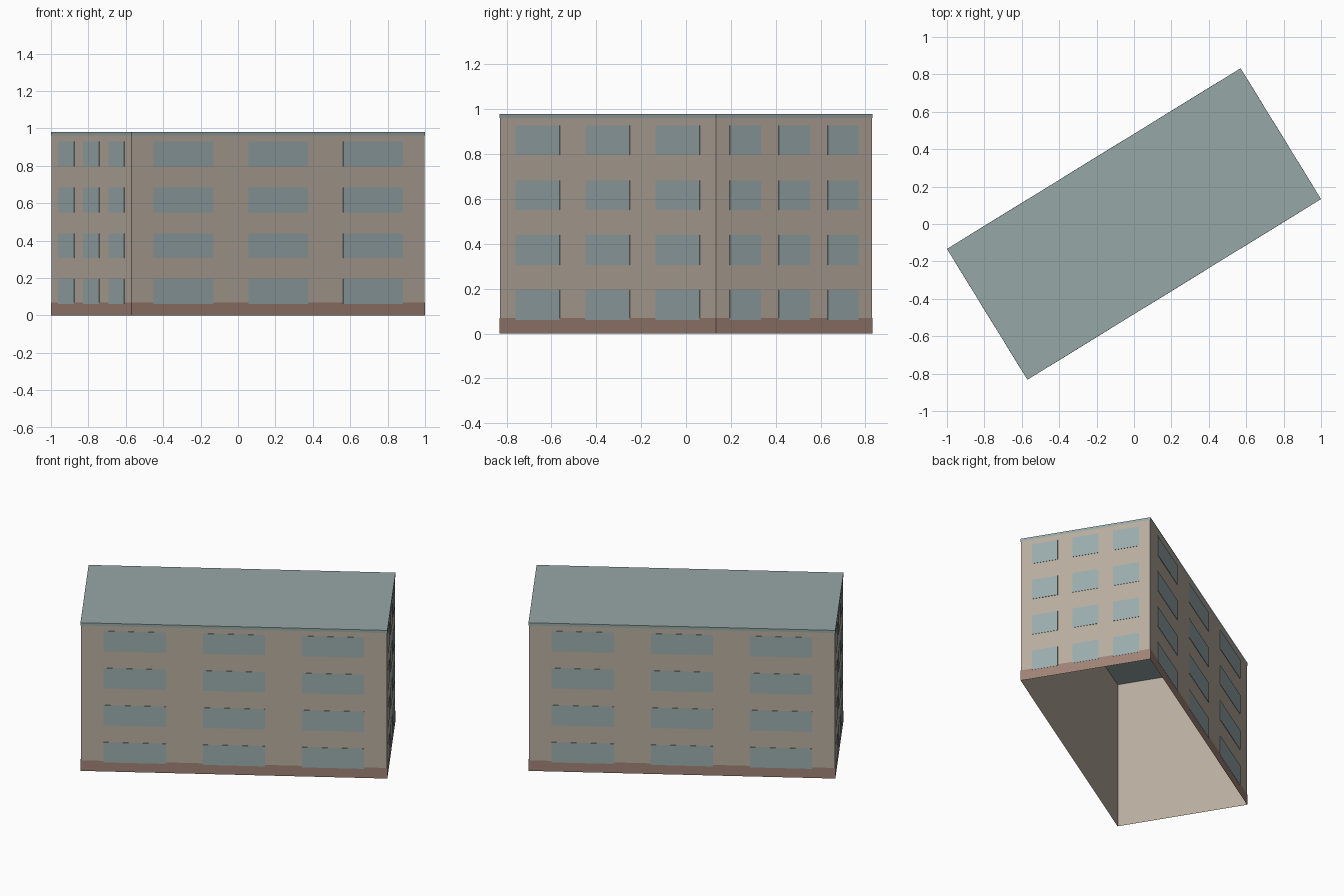
import bpy, bmesh, math
from mathutils import Matrix

if "Cube" in bpy.data.objects:
    bpy.data.objects.remove(bpy.data.objects["Cube"])

L, W, H = 1.839, 0.817, 0.98        # wall footprint and total height
TURN = Matrix.Rotation(math.radians(31.6), 4, 'Z')


def material(name, rgb):
    m = bpy.data.materials.new(name)
    lin = [((c / 255 + 0.055) / 1.055) ** 2.4 for c in rgb]
    m.diffuse_color = (*lin, 1)
    m.use_nodes = True
    m.node_tree.nodes["Principled BSDF"].inputs["Base Color"].default_value = m.diffuse_color
    return m


wall_mat = material("beige wall", (185, 173, 159))
glass_mat = material("blue grey glass", (155, 172, 174))
base_mat = material("brown base", (160, 130, 117))
roof_mat = material("grey green roof", (150, 168, 166))


def box(bm, size, centre, drop=()):
    """Add a box, leaving out its 'top' and/or 'bottom' face."""
    mat = Matrix.Translation(centre) @ Matrix.Diagonal((*size, 1))
    verts = bmesh.ops.create_cube(bm, size=1, matrix=mat)["verts"]
    faces = {f for v in verts for f in v.link_faces}
    gone = []
    for f in faces:
        f.normal_update()
        if ("top" in drop and f.normal.z > 0.9) or ("bottom" in drop and f.normal.z < -0.9):
            gone.append(f)
    bmesh.ops.delete(bm, geom=gone, context='FACES')


def finish(name, bm, mat):
    bm.transform(TURN)
    me = bpy.data.meshes.new(name)
    bm.to_mesh(me)
    bm.free()
    me.materials.append(mat)
    bpy.context.collection.objects.link(bpy.data.objects.new(name, me))


def shell(name, z0, z1, grow, drop, mat):
    bm = bmesh.new()
    box(bm, (L + grow, W + grow, z1 - z0), (0, 0, (z0 + z1) / 2), drop)
    finish(name, bm, mat)


# Hollow walls, base band and roof cap
shell("walls", 0, H - 0.002, 0, ("top", "bottom"), wall_mat)
shell("base_band", 0, 0.07, 0.003, ("top", "bottom"), base_mat)
shell("roof_cap", 0.962, H, 0.004, ("bottom",), roof_mat)

# Window plates: four floors, three columns on every side
T, GAP = 0.002, 0.0005
floors = [0.127 + 0.245 * i for i in range(4)]
bm = bmesh.new()
for z in floors:
    for col in (-1, 0, 1):
        for side in (-1, 1):
            off = GAP + T / 2
            box(bm, (0.374, T, 0.133), (col * 0.595, side * (W / 2 + off), z))
            box(bm, (T, 0.162, 0.133), (side * (L / 2 + off), col * 0.256, z))
finish("windows", bm, glass_mat)
